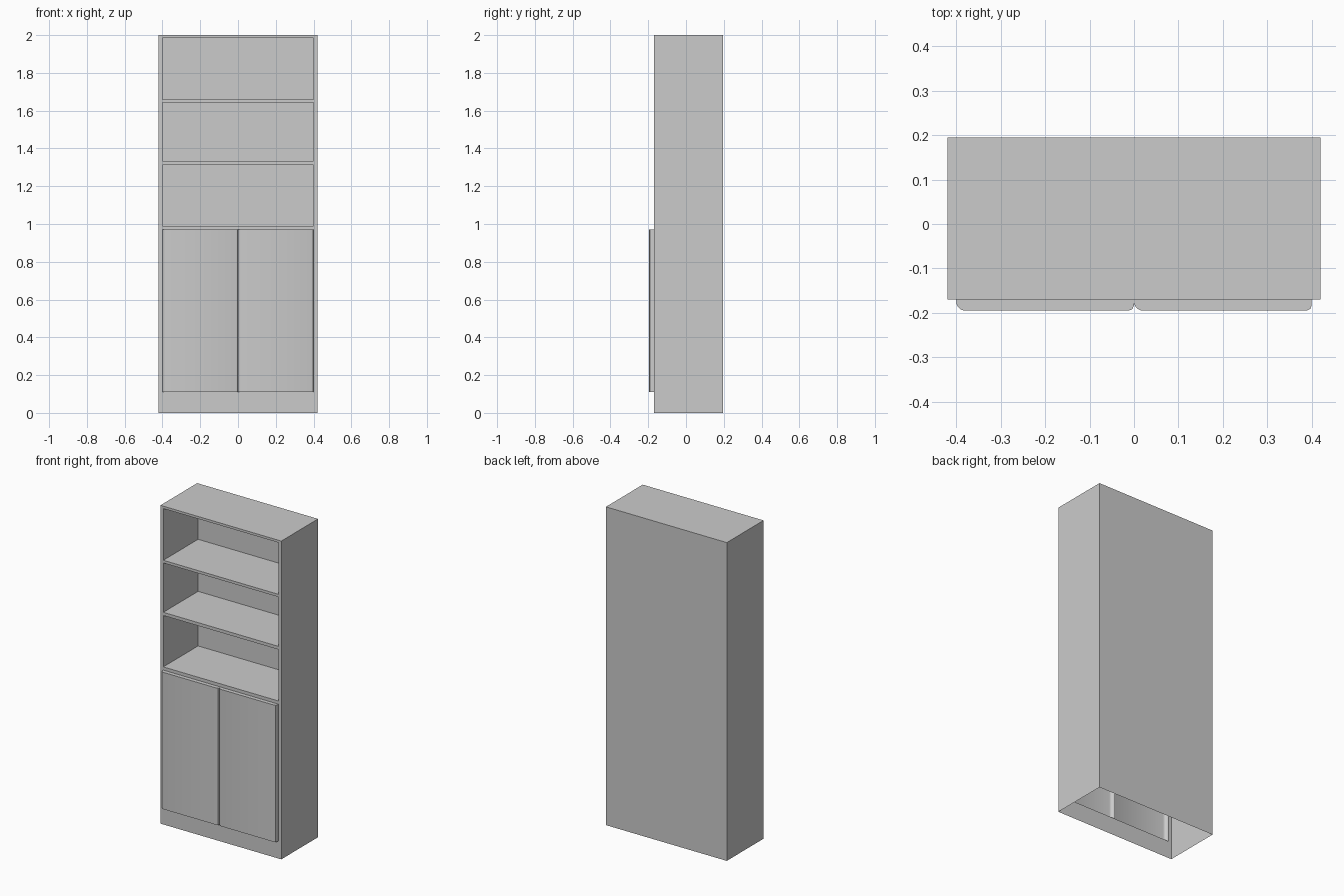
import bpy, bmesh
from math import sin, cos, pi

if "Cube" in bpy.data.objects:
    bpy.data.objects.remove(bpy.data.objects["Cube"])

HW, FRONT, BACK, H = 0.42, -0.17, 0.195, 2.0   # carcass half width, front, back, height
IW, IN_BACK = 0.40, 0.175                      # opening half width, niche back
DOOR_FRONT, DOOR_LO, DOOR_HI = -0.195, 0.11, 0.97
NICHES = [(0.99, 1.313), (1.333, 1.643), (1.66, 1.985)]


def finish(name, bm):
    bmesh.ops.remove_doubles(bm, verts=bm.verts, dist=1e-5)
    bmesh.ops.recalc_face_normals(bm, faces=bm.faces)
    mesh = bpy.data.meshes.new(name)
    bm.to_mesh(mesh)
    bm.free()
    ob = bpy.data.objects.new(name, mesh)
    bpy.context.collection.objects.link(ob)
    return ob


def face(bm, pts):
    bm.faces.new([bm.verts.new(p) for p in pts])


def tube(bm, xs, zs, y0, y1, sides):
    """Wall strips of a box running along y; sides picks left/right/top/bottom."""
    (x0, x1), (z0, z1) = xs, zs
    ends = {'L': (x0, z0, x0, z1), 'R': (x1, z0, x1, z1),
            'T': (x0, z1, x1, z1), 'B': (x0, z0, x1, z0)}
    for s in sides:
        a, b, c, d = ends[s]
        face(bm, [(a, y0, b), (c, y0, d), (c, y1, d), (a, y1, b)])


def panel(bm, xs, zs, y):
    face(bm, [(xs[0], y, zs[0]), (xs[1], y, zs[0]), (xs[1], y, zs[1]), (xs[0], y, zs[1])])


# Carcass: thin outer shell, open underneath
bm = bmesh.new()
tube(bm, (-HW, HW), (0, H), FRONT, BACK, 'LRT')
panel(bm, (-HW, HW), (0, H), BACK)

# Front frame: stiles and rails around the door opening and niches
holes = [(DOOR_LO, DOOR_HI)] + NICHES
levels = [0] + [z for hole in holes for z in hole] + [H]
for i, (z0, z1) in enumerate(zip(levels, levels[1:])):
    panel(bm, (-HW, -IW), (z0, z1), FRONT)
    panel(bm, (IW, HW), (z0, z1), FRONT)
    if i % 2 == 0:
        panel(bm, (-IW, IW), (z0, z1), FRONT)

# Open shelf niches
for zs in NICHES:
    tube(bm, (-IW, IW), zs, FRONT, IN_BACK, 'LRTB')
    panel(bm, (-IW, IW), zs, IN_BACK)
finish("cabinet_carcass", bm)


# Doors: hollow shells with rounded upright edges
def door(name, x0, x1):
    rl, rr, nl, nr = 0.02, 0.012, 5, 2
    prof = [(x0, FRONT)]
    for i in range(nl + 1):
        a = i / nl * pi / 2
        prof.append((x0 + rl - rl * cos(a), DOOR_FRONT + rl - rl * sin(a)))
    for i in range(nr + 1):
        a = i / nr * pi / 2
        prof.append((x1 - rr + rr * sin(a), DOOR_FRONT + rr - rr * cos(a)))
    prof.append((x1, FRONT))
    bm = bmesh.new()
    for (ax, ay), (bx, by) in zip(prof, prof[1:]):
        face(bm, [(ax, ay, DOOR_LO), (bx, by, DOOR_LO), (bx, by, DOOR_HI), (ax, ay, DOOR_HI)])
    for z in (DOOR_LO, DOOR_HI):
        face(bm, [(x, y, z) for x, y in prof])
    ob = finish(name, bm)
    bpy.ops.object.select_all(action='DESELECT')
    ob.select_set(True)
    bpy.context.view_layer.objects.active = ob
    bpy.ops.object.shade_smooth_by_angle()


door("door_left", -IW, 0)
door("door_right", 0, IW)
